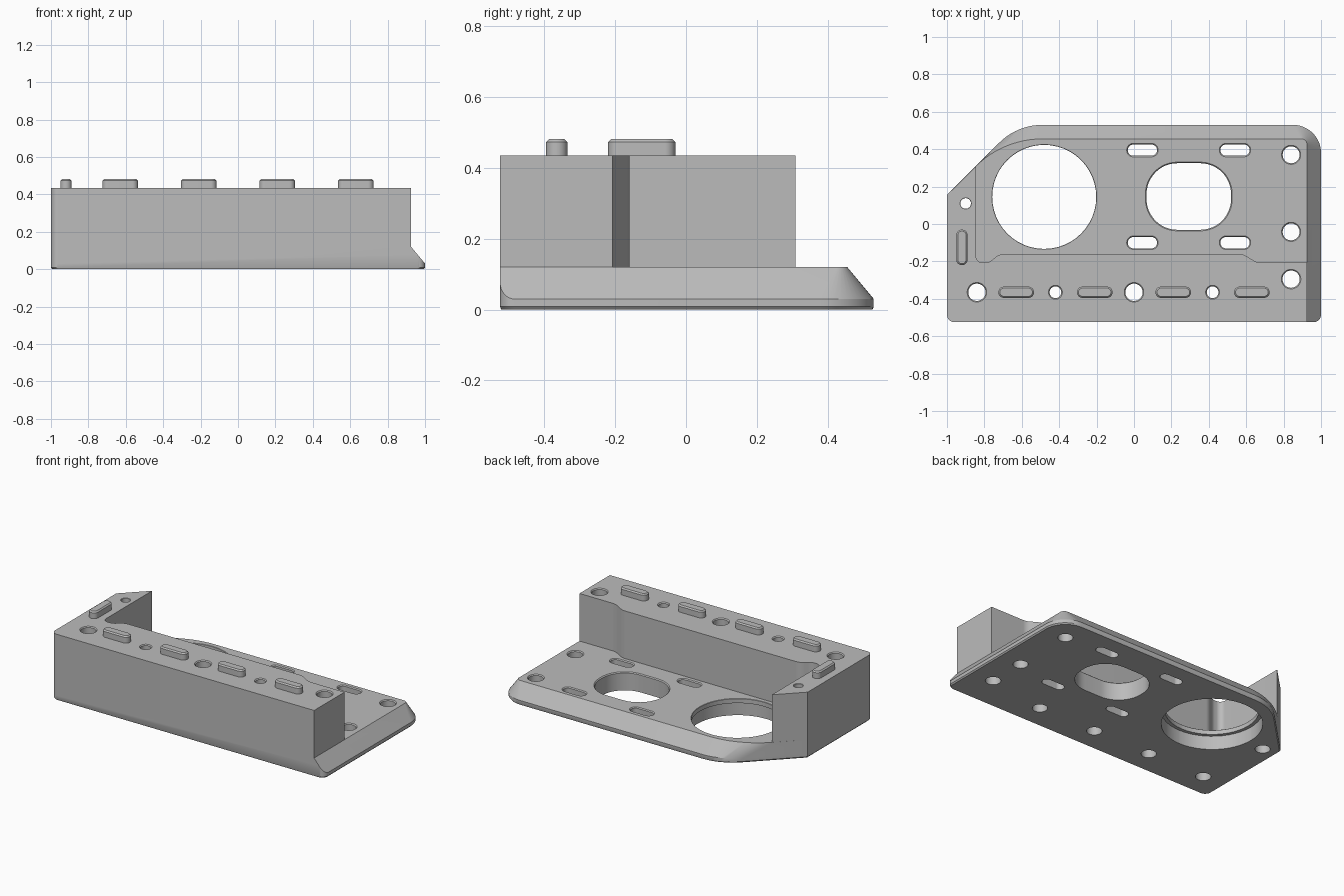
import bpy, bmesh
from mathutils import Vector

if "Cube" in bpy.data.objects:
    bpy.data.objects.remove(bpy.data.objects["Cube"])

SEGS = 12
PLATE, WALL = 0.12, 0.435      # top heights
EDGE = 0.03                    # where the plate's slanted rim begins

grey = bpy.data.materials.new("plain_grey")
grey.use_nodes = True
grey.diffuse_color = (0.5, 0.5, 0.5, 1)
grey.node_tree.nodes["Principled BSDF"].inputs["Base Color"].default_value = (0.5, 0.5, 0.5, 1)


def rounded(corners, segs=SEGS):
    """Outline with a fillet of the given radius at every (x, y, radius) corner."""
    out = []
    for i, (x, y, r) in enumerate(corners):
        p = Vector((x, y))
        a = (Vector(corners[i - 1][:2]) - p).normalized()
        b = (Vector(corners[(i + 1) % len(corners)][:2]) - p).normalized()
        half = a.angle(b) / 2
        from math import sin, tan
        start = p + a * (r / tan(half))
        centre = p + (a + b).normalized() * (r / sin(half))
        end = p + b * (r / tan(half))
        for k in range(segs + 1):
            if r == 0:
                out.append(p.copy())
                continue
            u, v = start - centre, end - centre
            t, w = k / segs, u.angle(v)
            out.append(centre + (u * sin((1 - t) * w) + v * sin(t * w)) / sin(w))
    return out


def slot(x, y, hx, hy, r):
    """Rounded rectangle outline from its centre, half sizes and corner radius."""
    r = min(r, hx - 0.0005, hy - 0.0005)
    return rounded([(x - hx, y - hy, r), (x + hx, y - hy, r),
                    (x + hx, y + hy, r), (x - hx, y + hy, r)])


def level(outline, z):
    return [Vector((p.x, p.y, z)) for p in outline]


def loft(bm, rings):
    """Closed solid through rings of equal length, bottom to top."""
    loops = [[bm.verts.new(p) for p in ring] for ring in rings]
    n = len(loops[0])
    for low, high in zip(loops, loops[1:]):
        for i in range(n):
            j = (i + 1) % n
            bm.faces.new((low[i], low[j], high[j], high[i]))
    bm.faces.new(loops[0][::-1])
    bm.faces.new(loops[-1])


def finish(name, bm):
    bmesh.ops.remove_doubles(bm, verts=bm.verts, dist=0.00005)
    bmesh.ops.recalc_face_normals(bm, faces=bm.faces)
    mesh = bpy.data.meshes.new(name)
    bm.to_mesh(mesh)
    bm.free()
    mesh.materials.append(grey)
    ob = bpy.data.objects.new(name, mesh)
    bpy.context.collection.objects.link(ob)
    return ob


def select(ob):
    bpy.ops.object.select_all(action='DESELECT')
    ob.select_set(True)
    bpy.context.view_layer.objects.active = ob


def combine(ob, other, operation):
    mod = ob.modifiers.new(operation.lower(), 'BOOLEAN')
    mod.operation, mod.object, mod.solver = operation, other, 'EXACT'
    select(ob)
    bpy.ops.object.modifier_apply(modifier=mod.name)
    bpy.data.objects.remove(other)


# Base plate: upright edge, then a slanted rim along the back and one end
foot = rounded([(-1, -0.525, 0.04), (1, -0.525, 0.04), (1, 0.53, 0.15),
                (-0.625, 0.53, 0.326), (-1, 0.155, 0)])
top = rounded([(-1, -0.525, 0.04), (0.925, -0.525, 0), (0.925, 0.455, 0.03),
               (-0.70, 0.455, 0.507), (-1, 0.155, 0)])
rim = level(foot, EDGE)
for p in rim:
    if p.y < -0.4 and p.x > 0.9:
        p.z += (1 - p.x) * 1.2
bm = bmesh.new()
loft(bm, [level([p * 0.993 for p in foot], 0), level(foot, 0.008), rim, level(top, PLATE)])
body = finish("mounting_base", bm)

# Tall L-shaped wall along the front and left edge
wall_outline = rounded([(-1, -0.525, 0.04), (0.925, -0.525, 0), (0.925, -0.207, 0),
                        (0.66, -0.207, 0.08), (0.58, -0.16, 0.08), (-0.72, -0.16, 0.08),
                        (-0.775, -0.207, 0.06), (-0.845, -0.207, 0.035),
                        (-0.845, 0.309, 0), (-1, 0.155, 0)])
bm = bmesh.new()
loft(bm, [level(wall_outline, PLATE), level(wall_outline, WALL)])
combine(body, finish("wall", bm), 'UNION')

# Cutters for every through hole
cut = bmesh.new()


def hole(x, y, hx, hy, r, height, bevel=0.006, wide=0, depth=0.09):
    """Through hole with a bevelled mouth and an optional wider bore beneath."""
    steps = [(wide, -0.05), (wide, depth), (0, depth)] if wide else [(0, -0.05)]
    steps += [(0, height - bevel), (bevel, height), (bevel, height + 0.05)]
    loft(cut, [level(slot(x, y, hx + g, hy + g, r + g), z) for g, z in steps])


def round_hole(x, y, r, height, **kw):
    hole(x, y, r, r, r, height, **kw)


round_hole(-0.48, 0.145, 0.278, PLATE, bevel=0.002, wide=0.022)
hole(0.293, 0.147, 0.226, 0.178, 0.165, PLATE)
for x in (0.045, 0.54):
    for y in (0.395, -0.10):
        hole(x, y, 0.078, 0.03, 0.03, PLATE)
for y in (0.37, -0.042):
    round_hole(0.84, y, 0.045, PLATE)
for x, y in ((0.84, -0.295), (-0.84, -0.365), (0, -0.365)):
    round_hole(x, y, 0.046, WALL)
for x in (-0.42, 0.42):
    round_hole(x, -0.365, 0.031, WALL, wide=0.014)
round_hole(-0.9, 0.11, 0.028, WALL, bevel=0.002, wide=0.017)
combine(body, finish("hole_cutters", cut), 'DIFFERENCE')

# Locating pegs on top of the wall
parts = [body]
pegs = [(x, -0.365, 0.095, 0.03) for x in (-0.63, -0.21, 0.21, 0.63)]
pegs.append((-0.92, -0.125, 0.03, 0.095))
for i, (x, y, hx, hy) in enumerate(pegs):
    bm = bmesh.new()
    loft(bm, [level(slot(x, y, hx - g, hy - g, 0.03 - g), z)
              for g, z in ((0, WALL - 0.005), (0, 0.473), (0.008, 0.481))])
    parts.append(finish("locating_peg_%d" % (i + 1), bm))

for ob in parts:
    select(ob)
    bpy.ops.object.shade_smooth_by_angle(angle=0.5)
